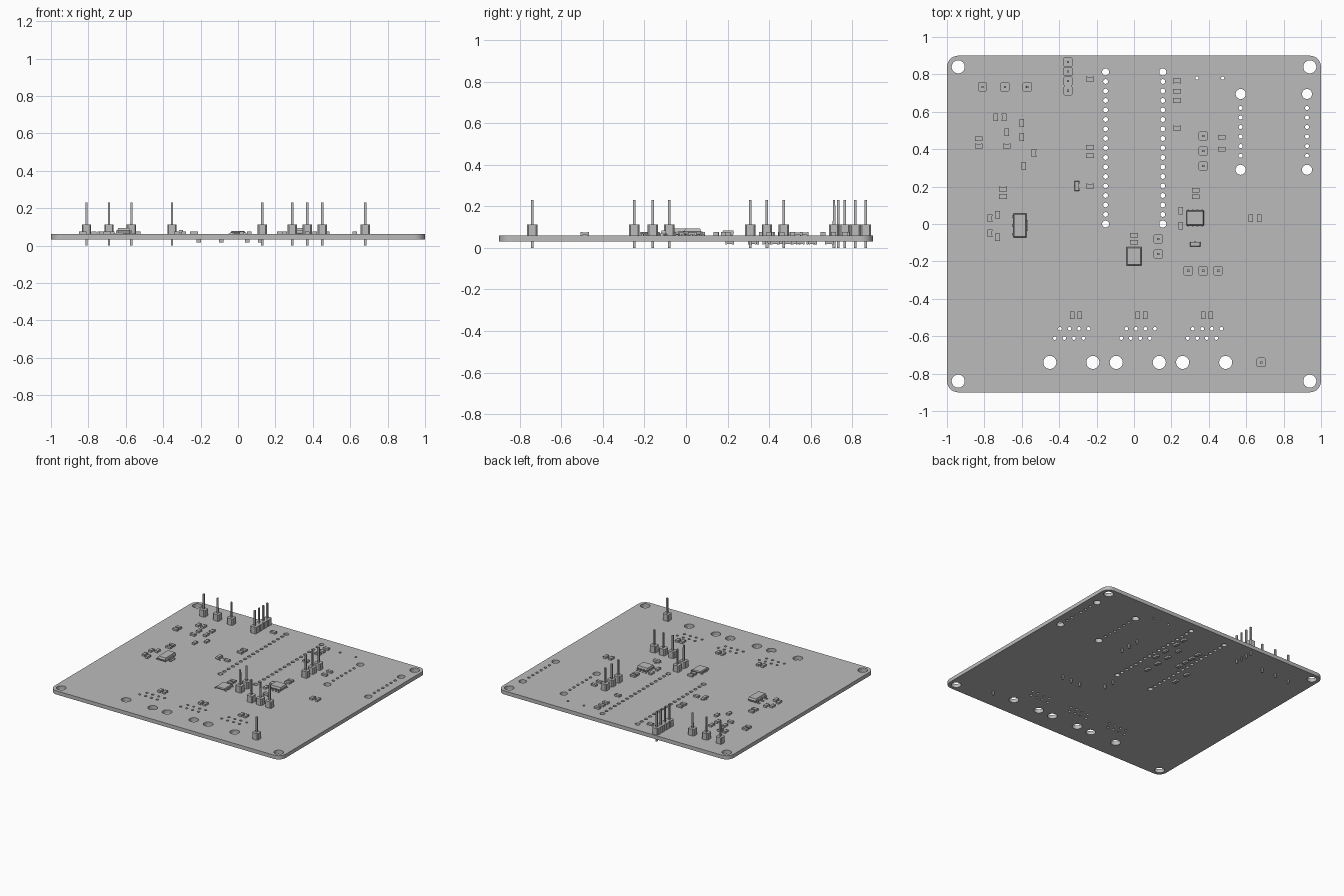
import bpy
import bmesh
from math import cos, sin, pi, radians
from mathutils import Matrix, Vector

TOP, BOTTOM = 0.061, 0.032

cube = bpy.data.objects.get("Cube")
if cube:
    bpy.data.objects.remove(cube)

grey = bpy.data.materials.new("plain grey")
grey.use_nodes = True
colour = (0.5, 0.5, 0.5, 1)
grey.diffuse_color = colour
grey.node_tree.nodes["Principled BSDF"].inputs["Base Color"].default_value = colour


def box(bm, x, y, z, sx, sy, sz, taper=1.0):
    """Box standing on z, with its top face scaled by taper."""
    verts = bmesh.ops.create_cube(bm, size=1)["verts"]
    for v in verts:
        k = taper if v.co.z > 0 else 1
        v.co = Vector((x + v.co.x * sx * k, y + v.co.y * sy * k, z + (v.co.z + 0.5) * sz))
    return verts


def to_mesh(name, bm):
    mesh = bpy.data.meshes.new(name)
    bm.to_mesh(mesh)
    bm.free()
    mesh.materials.append(grey)
    return mesh


def place(name, mesh, x, y, z=TOP, turn=0, flip=False):
    obj = bpy.data.objects.new(name, mesh)
    bpy.context.collection.objects.link(obj)
    obj.location = (x, y, z)
    obj.rotation_euler = (pi if flip else 0, 0, radians(turn))
    return obj


# Circuit board: filled outline with holes
curve = bpy.data.curves.new("board_outline", "CURVE")
curve.dimensions = "2D"
curve.fill_mode = "BOTH"
curve.extrude = (TOP - BOTTOM) / 2


def loop(points):
    spline = curve.splines.new("POLY")
    spline.points.add(len(points) - 1)
    for p, (x, y) in zip(spline.points, points):
        p.co = (x, y, 0, 1)
    spline.use_cyclic_u = True


def hole(x, y, r, n=16):
    loop([(x + r * cos(2 * pi * i / n), y + r * sin(2 * pi * i / n)) for i in range(n)])


corner = 0.06
outline = []
for q, (sx, sy) in enumerate([(1, 1), (-1, 1), (-1, -1), (1, -1)]):
    for i in range(9):
        a = pi / 2 * (q + i / 8)
        outline.append((sx * (1 - corner) + corner * cos(a), sy * (0.9 - corner) + corner * sin(a)))
loop(outline)

# Mounting holes
for sx in (-1, 1):
    for sy in (-1, 1):
        hole(sx * 0.94, sy * 0.84, 0.035, 24)

# Three jack footprints: two pegs and eight staggered pins each
for x in (-0.45, -0.095, 0.26):
    hole(x, -0.74, 0.035, 24)
    hole(x + 0.23, -0.74, 0.035, 24)
    for i in range(4):
        hole(x + 0.054 + i * 0.051, -0.56, 0.01, 10)
        hole(x + 0.027 + i * 0.051, -0.61, 0.01, 10)

# Side connector footprints
for x in (0.57, 0.925):
    for y in (0.29, 0.695):
        hole(x, y, 0.027, 20)
    for i in range(6):
        hole(x, 0.365 + i * 0.051, 0.011, 10)

# Long socket rows
for x in (-0.152, 0.154):
    for i in range(17):
        hole(x, i * 0.0508, 0.019 if i in (0, 16) else 0.013, 12)
for x in (0.337, 0.474):
    hole(x, 0.78, 0.009, 10)

source = bpy.data.objects.new("board_outline", curve)
bpy.context.collection.objects.link(source)
bpy.context.view_layer.update()
graph = bpy.context.evaluated_depsgraph_get()
board = bpy.data.meshes.new_from_object(source.evaluated_get(graph))
bpy.data.objects.remove(source)
bm = bmesh.new()
bm.from_mesh(board)
bmesh.ops.remove_doubles(bm, verts=bm.verts, dist=0.0001)
bmesh.ops.recalc_face_normals(bm, faces=bm.faces)
place("circuit_board", to_mesh("circuit_board", bm), 0, 0, (TOP + BOTTOM) / 2)

# Header pins: chamfered housing around a square pin
bm = bmesh.new()
verts = box(bm, 0, 0, 0, 0.05, 0.05, 0.051)
upright = [e for e in bm.edges if abs(e.verts[0].co.z - e.verts[1].co.z) > 0.01]
bmesh.ops.bevel(bm, geom=upright, offset=0.007, segments=1, affect="EDGES")
box(bm, 0, 0, -TOP, 0.0125, 0.0125, 0.23, 0.95)
pin = to_mesh("header_pin", bm)
pin_spots = [(x, 0.733) for x in (-0.81, -0.69, -0.57)]
pin_spots += [(-0.353, 0.713 + i * 0.051) for i in range(4)]
pin_spots += [(0.37, y) for y in (0.47, 0.39, 0.31)]
pin_spots += [(0.13, -0.08), (0.13, -0.16), (0.68, -0.74)]
pin_spots += [(x, -0.25) for x in (0.29, 0.37, 0.45)]
for x, y in pin_spots:
    place("header_pin", pin, x, y)

# Chip resistors: body between two end caps
bm = bmesh.new()
box(bm, 0, 0, 0.001, 0.026, 0.024, 0.013)
for s in (-1, 1):
    box(bm, s * 0.0165, 0, 0, 0.008, 0.025, 0.015)
chip = to_mesh("chip_resistor", bm)
flat_chips = {
    -0.83: (0.455, 0.417), -0.7: (0.187, 0.147), -0.68: (0.417,),
    -0.235: (0.775, 0.41, 0.365, 0.203), 0: (-0.06, -0.097),
    0.23: (0.765, 0.71, 0.66, 0.513), 0.33: (0.18, 0.145), 0.47: (0.463, 0.4),
}
upright_chips = {
    -0.77: (0.03, -0.05), -0.73: (0.05, -0.07), -0.74: (0.57,), -0.695: (0.57,),
    -0.68: (0.49,), -0.6: (0.54, 0.465), -0.535: (0.38,), -0.59: (0.31,),
    0.25: (0.07, -0.01), 0.41: (0,), 0.625: (0.03,), 0.67: (0.03,),
}
for x in (-0.33, 0.02, 0.37):
    upright_chips[x] = upright_chips[x + 0.04] = (-0.487,)
for table, turn in ((flat_chips, 0), (upright_chips, 90)):
    for x, ys in table.items():
        for y in ys:
            place("chip_resistor", chip, x, y, TOP, turn)

# Chips on the underside, beside the socket rows
under = {-0.21: (0.21, 0.33), -0.09: (0.39, 0.46, 0.53, 0.6), 0.05: (0.21, 0.32, 0.43, 0.55), 0.12: (0.39, 0.49, 0.61, 0.69)}
for x, ys in under.items():
    for y in ys:
        place("underside_chip", chip, x, y, BOTTOM, 90, True)


def package(name, x, y, size, height, left, right, lead, reach, turn=0, lift=0.004):
    """Tapered body with stepped leads along its left and right sides."""
    bm = bmesh.new()
    w, d = size
    half = (height - lift) / 2
    box(bm, 0, 0, lift + half, w, d, half, 0.9)
    lower = box(bm, 0, 0, 0, w, d, half, 0.9)
    bmesh.ops.transform(bm, matrix=Matrix.Translation((0, 0, lift + half)) @ Matrix.Diagonal((1, 1, -1, 1)), verts=lower)
    for s, rows in ((-1, left), (1, right)):
        for offset, wide in rows:
            box(bm, s * (w / 2 + reach * 0.7), offset, 0, reach * 0.6, wide, lead)
            box(bm, s * (w / 2 + reach * 0.2), offset, 0, reach * 0.4, wide, half + lead)
    bmesh.ops.recalc_face_normals(bm, faces=bm.faces)
    place(name, to_mesh(name, bm), x, y, TOP, turn)


def row(n, pitch, wide):
    return [((i - (n - 1) / 2) * pitch, wide) for i in range(n)]


# Voltage regulator, eight-lead chip, wide controller and two transistors
package("voltage_regulator", -0.61, -0.008, (0.068, 0.13), 0.034, row(3, 0.046, 0.014), [(0, 0.058)], 0.005, 0.022)
package("eight_lead_chip", 0.327, 0.032, (0.08, 0.095), 0.033, row(4, 0.025, 0.009), row(4, 0.025, 0.009), 0.004, 0.016, 90)
package("controller_chip", 0, -0.173, (0.078, 0.098), 0.017, row(8, 0.0125, 0.006), row(8, 0.0125, 0.006), 0.003, 0.011)
package("small_transistor", 0.327, -0.108, (0.024, 0.055), 0.022, row(2, 0.037, 0.009), row(1, 0, 0.009), 0.003, 0.01, 90)
package("small_transistor", -0.305, 0.203, (0.024, 0.055), 0.022, row(1, 0, 0.009), row(2, 0.037, 0.009), 0.003, 0.01)
